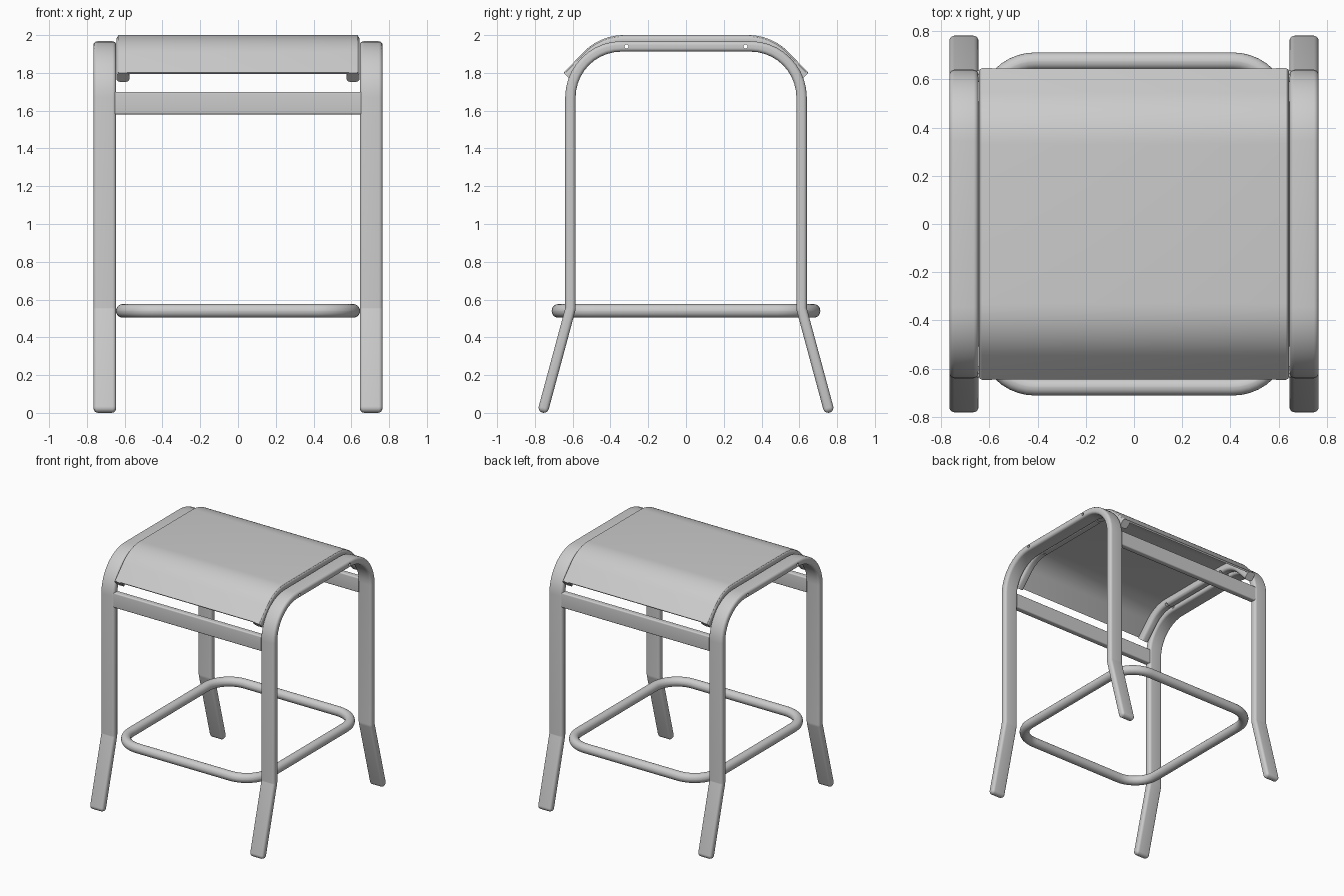
import bpy, bmesh, math
from mathutils import Vector

cube = bpy.data.objects.get("Cube")
if cube:
    bpy.data.objects.remove(cube, do_unlink=True)

GREY = (0.6, 0.6, 0.6, 1)
metal = bpy.data.materials.new("grey")
metal.use_nodes = True
metal.diffuse_color = GREY
metal.node_tree.nodes["Principled BSDF"].inputs["Base Color"].default_value = GREY


def rounded_path(points, radius, closed=False, steps=10):
    """Fillet the corners of a polyline; radius is one value per point (0 = sharp)."""
    pts, out, n = [Vector(p) for p in points], [], len(points)
    for i, p in enumerate(pts):
        r = radius[i]
        if r == 0:
            out.append(p)
            continue
        d1 = (pts[i - 1] - p).normalized()
        d2 = (pts[(i + 1) % n] - p).normalized()
        half = d1.angle(d2) / 2
        bisector = (d1 + d2).normalized()
        centre = p + bisector * r / math.sin(half)
        start = (p + d1 * r / math.tan(half) - centre).normalized()
        turn = math.pi - 2 * half
        # Perpendicular to start, pointing along the direction of travel
        for k in range(steps + 1):
            t = turn * k / steps
            out.append(centre + r * (start * math.cos(t) - d1 * math.sin(t)))
    return out


def rounded_rect(a, b, r, steps=5):
    """Rounded rectangle section with half sizes a and b."""
    r = max(r, 0.001)
    out = []
    for q, (sx, sy) in enumerate([(1, 1), (-1, 1), (-1, -1), (1, -1)]):
        for k in range(steps + 1):
            t = math.pi / 2 * (q + k / steps)
            out.append((sx * (a - r) + r * math.cos(t), sy * (b - r) + r * math.sin(t)))
    return out


def sweep(name, path, axis, a, b, r, closed=False, cap=0, shift=0):
    """Sweep a rounded rectangle: a along axis, b across it, with rounded end caps."""
    axis, n, rings = Vector(axis), len(path), []
    for i, p in enumerate(path):
        before = p - path[i - 1] if closed or i > 0 else path[1] - p
        after = path[(i + 1) % n] - p if closed or i < n - 1 else before
        tangent = (before.normalized() + after.normalized()).normalized()
        miter = 1 / tangent.dot(after.normalized())
        rings.append((p, tangent, miter, 0))
    if cap:
        first, last = rings[0], rings[-1]
        for t in [math.radians(d) for d in (20, 40, 60, 80)]:
            inset, reach = cap * (1 - math.cos(t)), cap * math.sin(t)
            rings.insert(0, (first[0] - first[1] * reach, first[1], 1, inset))
            rings.append((last[0] + last[1] * reach, last[1], 1, inset))
    bm = bmesh.new()
    loops = []
    for p, tangent, miter, inset in rings:
        side = axis.cross(tangent)
        loops.append([bm.verts.new(p + axis * u + side * (v + shift) * miter)
                      for u, v in rounded_rect(a - inset, b - inset, r - inset)])
    m = len(loops[0])
    for i in range(len(loops) if closed else len(loops) - 1):
        low, high = loops[i], loops[(i + 1) % len(loops)]
        for k in range(m):
            bm.faces.new((low[k], low[(k + 1) % m], high[(k + 1) % m], high[k]))
    if not closed:
        bm.faces.new(loops[0])
        bm.faces.new(loops[-1])
    bmesh.ops.remove_doubles(bm, verts=bm.verts, dist=0.00001)
    bmesh.ops.recalc_face_normals(bm, faces=bm.faces)
    mesh = bpy.data.meshes.new(name)
    bm.to_mesh(mesh)
    bm.free()
    mesh.materials.append(metal)
    obj = bpy.data.objects.new(name, mesh)
    bpy.context.collection.objects.link(obj)
    return obj


def activate(obj):
    bpy.ops.object.select_all(action='DESELECT')
    obj.select_set(True)
    bpy.context.view_layer.objects.active = obj


def drill(obj, y, z):
    """Cut a bolt hole sideways through a part."""
    bpy.ops.mesh.primitive_cylinder_add(vertices=16, radius=0.011, depth=2,
                                        location=(0, y, z), rotation=(0, math.pi / 2, 0))
    cutter = bpy.context.object
    cutter.hide_render = True
    activate(obj)
    mod = obj.modifiers.new("bolt_hole", 'BOOLEAN')
    mod.operation, mod.solver, mod.object = 'DIFFERENCE', 'EXACT', cutter
    bpy.ops.object.modifier_apply(modifier=mod.name)
    bpy.data.objects.remove(cutter, do_unlink=True)


def mirrored(half, x):
    """Turn (y, z) points of the back half into a full front-to-back path at x."""
    return [(x, -y, z) for y, z in half] + [(x, y, z) for y, z in reversed(half)]


parts = []
X, Z = (1, 0, 0), (0, 0, 1)
leg_half = [(0.753, 0.0275), (0.612, 0.55), (0.612, 1.94)]
seat_half = [(0.645, 1.803), (0.457, 2.0)]
rail_half = [(0.648, 1.80), (0.457, 2.0)]

for side, s in (("left", 1), ("right", -1)):
    # Side frame: two legs and the top bar bent from one flat tube
    frame = sweep(side + "_frame", rounded_path(mirrored(leg_half, s * 0.705),
                  [0, 0.05, 0.27, 0.27, 0.05, 0]), X, 0.06, 0.0275, 0.02, cap=0.027)
    # Seat rail running beside the frame
    rail = sweep(side + "_seat_rail", rounded_path(mirrored(rail_half, s * 0.609),
                 [0, 0.3, 0.3, 0]), X, 0.034, 0.034, 0.022, shift=-0.035)
    for part in (frame, rail):
        for y in (-0.315, 0.315):
            drill(part, y, 1.94)
        parts.append(part)

# Sling seat stretched over the rails
parts.append(sweep("seat", rounded_path(mirrored(seat_half, 0), [0, 0.3, 0.3, 0]),
                   X, 0.636, 0.007, 0.007, shift=-0.007))

# Front and back crossbars
for name, y in (("front_crossbar", -0.612), ("back_crossbar", 0.612)):
    parts.append(sweep(name, [Vector((-0.65, y, 1.64)), Vector((0.65, y, 1.64))],
                       Z, 0.06, 0.024, 0.01))

# Round tube footrest ring
corners = [(-0.61, -0.675, 0.54), (0.61, -0.675, 0.54), (0.61, 0.675, 0.54), (-0.61, 0.675, 0.54)]
parts.append(sweep("footrest_ring", rounded_path(corners, [0.2] * 4, closed=True),
                   Z, 0.036, 0.036, 0.035, closed=True))

for part in parts:
    activate(part)
    bpy.ops.object.shade_smooth_by_angle(angle=math.radians(35))
